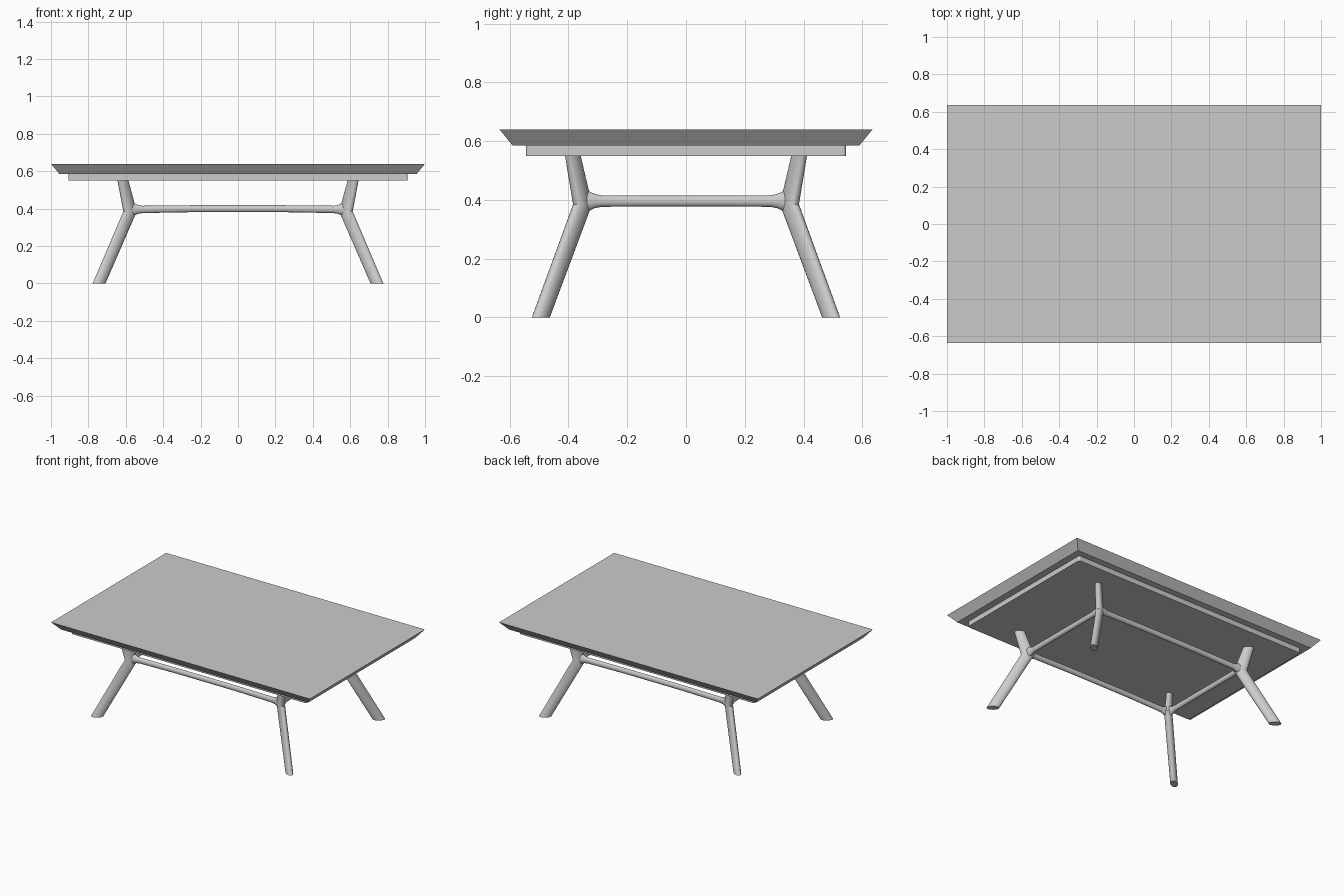
import bpy, bmesh
from math import sin, cos, pi, radians
from mathutils import Vector

if "Cube" in bpy.data.objects:
    bpy.data.objects.remove(bpy.data.objects["Cube"])

SIDES = 20
Z = Vector((0, 0, 1))


def make_object(name, bm):
    bmesh.ops.recalc_face_normals(bm, faces=bm.faces)
    mesh = bpy.data.meshes.new(name)
    bm.to_mesh(mesh)
    bm.free()
    obj = bpy.data.objects.new(name, mesh)
    bpy.context.collection.objects.link(obj)
    return obj


def loft(name, rings, mirror):
    """Skin oval rings given as (centre, axis u, axis v, radius u, radius v)."""
    bm = bmesh.new()
    loops = []
    for c, u, v, ru, rv in rings:
        angles = [2 * pi * i / SIDES for i in range(SIDES)]
        loops.append([bm.verts.new(Vector(c) + u * ru * cos(t) + v * rv * sin(t)) for t in angles])
    for a, b in zip(loops, loops[1:]):
        for i in range(SIDES):
            j = (i + 1) % SIDES
            bm.faces.new((a[i], a[j], b[j], b[i]))
    bm.faces.new(loops[0])
    bm.faces.new(loops[-1])
    obj = make_object(name, bm)
    mod = obj.modifiers.new("mirror", "MIRROR")
    mod.use_axis = mirror
    mod.use_mirror_merge = False
    bpy.ops.object.select_all(action="DESELECT")
    obj.select_set(True)
    bpy.context.view_layer.objects.active = obj
    bpy.ops.object.shade_smooth_by_angle(angle=radians(30))
    return obj


def slab(name, low, high, z0, z1, corner=0):
    """Four-sided slab with different bottom and top half sizes."""
    bm = bmesh.new()
    bmesh.ops.create_cube(bm, size=2)
    for v in bm.verts:
        hx, hy = high if v.co.z > 0 else low
        v.co = (v.co.x * hx, v.co.y * hy, z1 if v.co.z > 0 else z0)
    if corner:
        edges = [e for e in bm.edges if abs(e.verts[0].co.z - e.verts[1].co.z) > 0.001]
        bmesh.ops.bevel(bm, geom=edges, offset=corner, segments=4, profile=0.5, affect="EDGES")
    return make_object(name, bm)


# Table top with undercut edge, and the slab beneath it
slab("table_top", (0.955, 0.59), (1.0, 0.635), 0.585, 0.64)
slab("under_frame", (0.907, 0.545), (0.907, 0.545), 0.55, 0.585, corner=0.012)

# Bent legs, oval in section and splayed diagonally
KX, KY = 0.577, 0.352
d = Vector((cos(radians(38)), sin(radians(38)), 0))
n = Z.cross(d)
loft("legs", [
    ((0.743, 0.494, 0), d, n, 0.040, 0.023),
    ((KX, KY, 0.385), d, n, 0.042, 0.025),
    ((0.615, 0.385, 0.55), d, n, 0.034, 0.021),
], (True, True, False))

# Stretchers flaring into the knees: (distance from knee, half width, half height)
FLARE = [(0.0, 0.022, 0.036), (0.025, 0.020, 0.032), (0.042, 0.017, 0.024), (0.065, 0.015, 0.0195)]


def stretcher(name, half, place, across, mirror, z_mid):
    ends = [(half - o, w, h, 0.396) for o, w, h in FLARE]
    mid = [(half * 0.4, 0.015, 0.0185, z_mid)]
    stations = ends + mid + [(-s, w, h, z) for s, w, h, z in reversed(ends + mid)]
    loft(name, [(place(s, z), across, Z, w, h) for s, w, h, z in stations], mirror)


stretcher("long_stretchers", KX, lambda s, z: (s, KY, z), Vector((0, 1, 0)), (False, True, False), 0.400)
stretcher("side_stretchers", KY, lambda s, z: (KX, s, z), Vector((1, 0, 0)), (True, False, False), 0.396)
